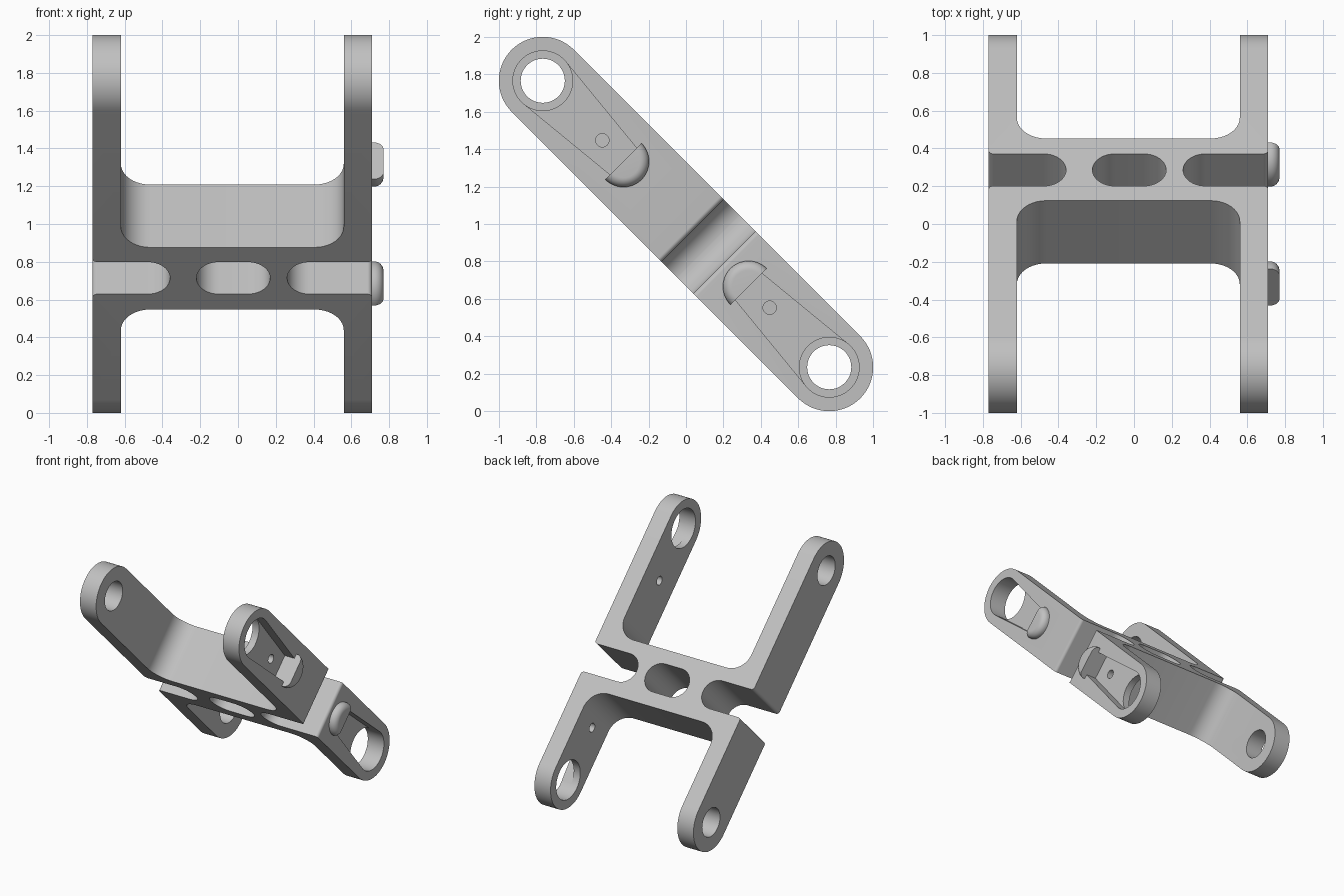
import bpy, bmesh
from math import pi, cos, sin
from mathutils import Matrix, Vector

if "Cube" in bpy.data.objects:
    bpy.data.objects.remove(bpy.data.objects["Cube"])

grey = bpy.data.materials.new("light grey metal")
grey.use_nodes = True
grey.diffuse_color = (0.53, 0.53, 0.53, 1)
grey.node_tree.nodes["Principled BSDF"].inputs["Base Color"].default_value = (0.53, 0.53, 0.53, 1)

# The part is built flat (x across, y along the arms), then tilted
TILT = Matrix.Translation((0, 0, 1)) @ Matrix.Rotation(-pi / 4, 4, 'X')
XL, XLI, XRI, XR = -0.77, -0.62, 0.56, 0.71    # arm faces across x
PIVOT, END_R = 1.083, 0.235                    # arm hole centres, arm end radius
STOP = 0.472                                   # flat face of the stops


def make_object(name, bm):
    bmesh.ops.recalc_face_normals(bm, faces=bm.faces)
    mesh = bpy.data.meshes.new(name)
    bm.to_mesh(mesh)
    bm.free()
    mesh.materials.append(grey)
    ob = bpy.data.objects.new(name, mesh)
    bpy.context.collection.objects.link(ob)
    return ob


def prism(name, points, lo, hi, along_x=False):
    """Extrude an outline along z, or along x when its points are (y, z)."""
    bm = bmesh.new()
    face = bm.faces.new([bm.verts.new((lo, a, b) if along_x else (a, b, lo)) for a, b in points])
    ext = bmesh.ops.extrude_face_region(bm, geom=[face])["geom"]
    step = (hi - lo, 0, 0) if along_x else (0, 0, hi - lo)
    bmesh.ops.translate(bm, vec=step, verts=[g for g in ext if isinstance(g, bmesh.types.BMVert)])
    return make_object(name, bm)


def arc(cx, cy, r, start, end, n):
    return [(cx + r * cos(start + (end - start) * i / n),
             cy + r * sin(start + (end - start) * i / n)) for i in range(n + 1)]


def circle(cx, cy, r, n=48):
    return arc(cx, cy, r, 0, 2 * pi, n)[:-1]


def rounded(corners, n=10):
    """Round the right-angled corners (x, y, radius) of an outline."""
    out = []
    for i, (x, y, r) in enumerate(corners):
        p = Vector((x, y))
        if r == 0:
            out.append((x, y))
            continue
        a = (Vector(corners[i - 1][:2]) - p).normalized()
        b = (Vector(corners[(i + 1) % len(corners)][:2]) - p).normalized()
        centre = p + (a + b) * r
        for k in range(n + 1):
            t = k / n * pi / 2
            out.append(tuple(centre - b * r * cos(t) - a * r * sin(t)))
    return out


def boolean(target, tool, operation):
    mod = target.modifiers.new("cut", 'BOOLEAN')
    mod.object, mod.operation, mod.solver = tool, operation, 'EXACT'
    bpy.context.view_layer.objects.active = target
    bpy.ops.object.modifier_apply(modifier=mod.name)
    bpy.data.objects.remove(tool)


# H-shaped frame with filleted inner corners and open side slots
LONG, F, S, E = 1.4, 0.155, 0.119, 0.025
WEB0, WEB1, SLOT0, SLOT1 = -0.06, 0.405, 0.05, 0.29
outline = rounded([
    (XL, -LONG, 0), (XLI, -LONG, 0), (XLI, WEB0, F), (XRI, WEB0, F), (XRI, -LONG, 0), (XR, -LONG, 0),
    (XR, SLOT0, E), (0.26, SLOT0, S), (0.26, SLOT1, S), (XR, SLOT1, E),
    (XR, LONG, 0), (XRI, LONG, 0), (XRI, WEB1, F), (XLI, WEB1, F), (XLI, LONG, 0), (XL, LONG, 0),
    (XL, SLOT1, E), (-0.36, SLOT1, S), (-0.36, SLOT0, S), (XL, SLOT0, E)])
frame = prism("frame", outline, -0.3, 0.3)

# Rounded arm ends
side = arc(PIVOT, 0, END_R, -pi / 2, pi / 2, 32) + arc(-PIVOT, 0, END_R, pi / 2, 1.5 * pi, 32)
boolean(frame, prism("side_shape", side, -1, 1, True), 'INTERSECT')

# Middle slot through the web
middle = rounded([(-0.22, SLOT0, S), (0.17, SLOT0, S), (0.17, SLOT1, S), (-0.22, SLOT1, S)])
boolean(frame, prism("slot_cutter", middle, -1, 1), 'DIFFERENCE')

parts = [frame]
for s, word in ((-1, "upper"), (1, "lower")):
    # Pivot holes: wide on one side, narrow on the other, and a small pin hole
    for c, r, lo, hi in ((PIVOT, 0.16, 0, 1), (PIVOT, 0.118, -1, 0), (0.633, 0.036, 0, 1)):
        boolean(frame, prism("hole_cutter", circle(s * c, 0, r), lo, hi, True), 'DIFFERENCE')
    # Tapered pocket between the wide hole and the stop
    pocket = [(s * 1.067, -0.159), (s * 1.067, 0.159), (s * STOP, 0.1), (s * STOP, -0.1)]
    boolean(frame, prism("pocket_cutter", pocket, XR - 0.09, 1, True), 'DIFFERENCE')

    # Half-round stop with a rounded rim
    R, H, rim = 0.137, 0.06, 0.05
    profile = [(0, -0.005), (R, -0.005)] + arc(R - rim, H - rim, rim, 0, pi / 2, 8) + [(0, H)]
    bm = bmesh.new()
    vs = [bm.verts.new((XR + h, s * (STOP + 0.001), r)) for r, h in profile]
    es = [bm.edges.new(pair) for pair in zip(vs, vs[1:])]
    bmesh.ops.spin(bm, geom=vs + es, cent=(XR, s * (STOP + 0.001), 0), axis=(1, 0, 0),
                   angle=s * pi, steps=32)
    bmesh.ops.remove_doubles(bm, verts=bm.verts, dist=0.0001)
    bmesh.ops.holes_fill(bm, edges=[e for e in bm.edges if e.is_boundary], sides=0)
    parts.append(make_object(word + "_stop", bm))

# Tilt everything and smooth the curved faces
bpy.ops.object.select_all(action='DESELECT')
for ob in parts:
    ob.data.transform(TILT)
    ob.select_set(True)
bpy.context.view_layer.objects.active = frame
bpy.ops.object.shade_smooth_by_angle(angle=pi / 6)
